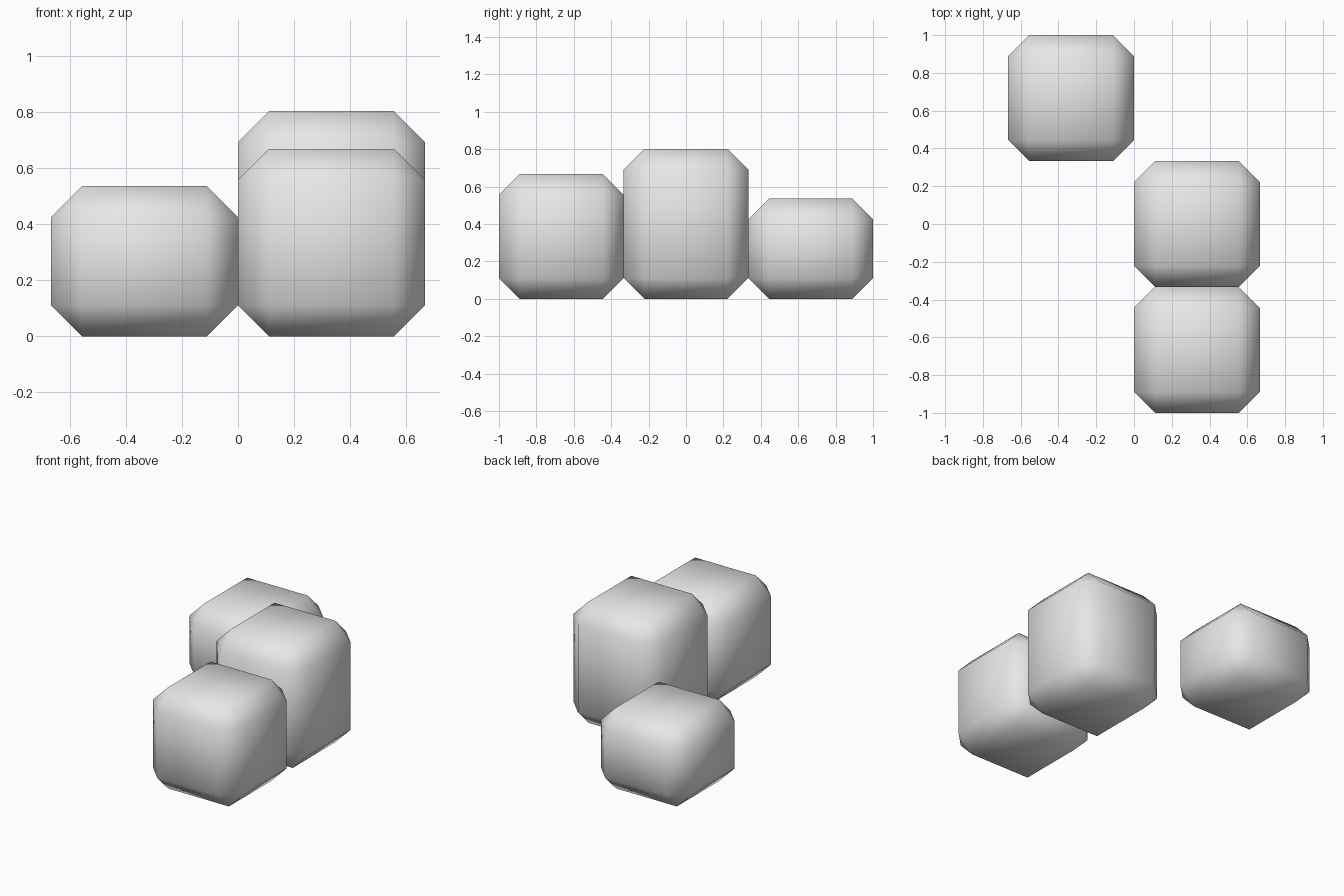
import bpy
import bmesh

if "Cube" in bpy.data.objects:
    bpy.data.objects.remove(bpy.data.objects["Cube"])

SIDE = 2 / 3        # footprint of every block
CHAMFER = SIDE / 6  # width cut from every edge

grey = bpy.data.materials.new("light_grey")
grey.diffuse_color = (0.8, 0.8, 0.8, 1)
grey.use_nodes = True
grey.node_tree.nodes["Principled BSDF"].inputs["Base Color"].default_value = grey.diffuse_color


def chamfered_block(name, x, y, height):
    """Box standing on the ground, one flat cut on each edge, smooth shaded."""
    bm = bmesh.new()
    bmesh.ops.create_cube(bm, size=1)
    for v in bm.verts:
        v.co.x *= SIDE
        v.co.y *= SIDE
        v.co.z = (v.co.z + 0.5) * height
    bmesh.ops.bevel(bm, geom=bm.edges[:], offset=CHAMFER,
                    offset_type='OFFSET', segments=1, affect='EDGES')
    bmesh.ops.recalc_face_normals(bm, faces=bm.faces[:])
    for f in bm.faces:
        f.smooth = True
    mesh = bpy.data.meshes.new(name)
    bm.to_mesh(mesh)
    bm.free()
    mesh.materials.append(grey)
    block = bpy.data.objects.new(name, mesh)
    block.location = (x, y, 0)
    bpy.context.collection.objects.link(block)


# Three blocks: low one at the back left, tall and middle ones in a row
chamfered_block("low_block", -SIDE / 2, SIDE, 0.535)
chamfered_block("tall_block", SIDE / 2, 0, 0.802)
chamfered_block("middle_block", SIDE / 2, -SIDE, 0.668)
